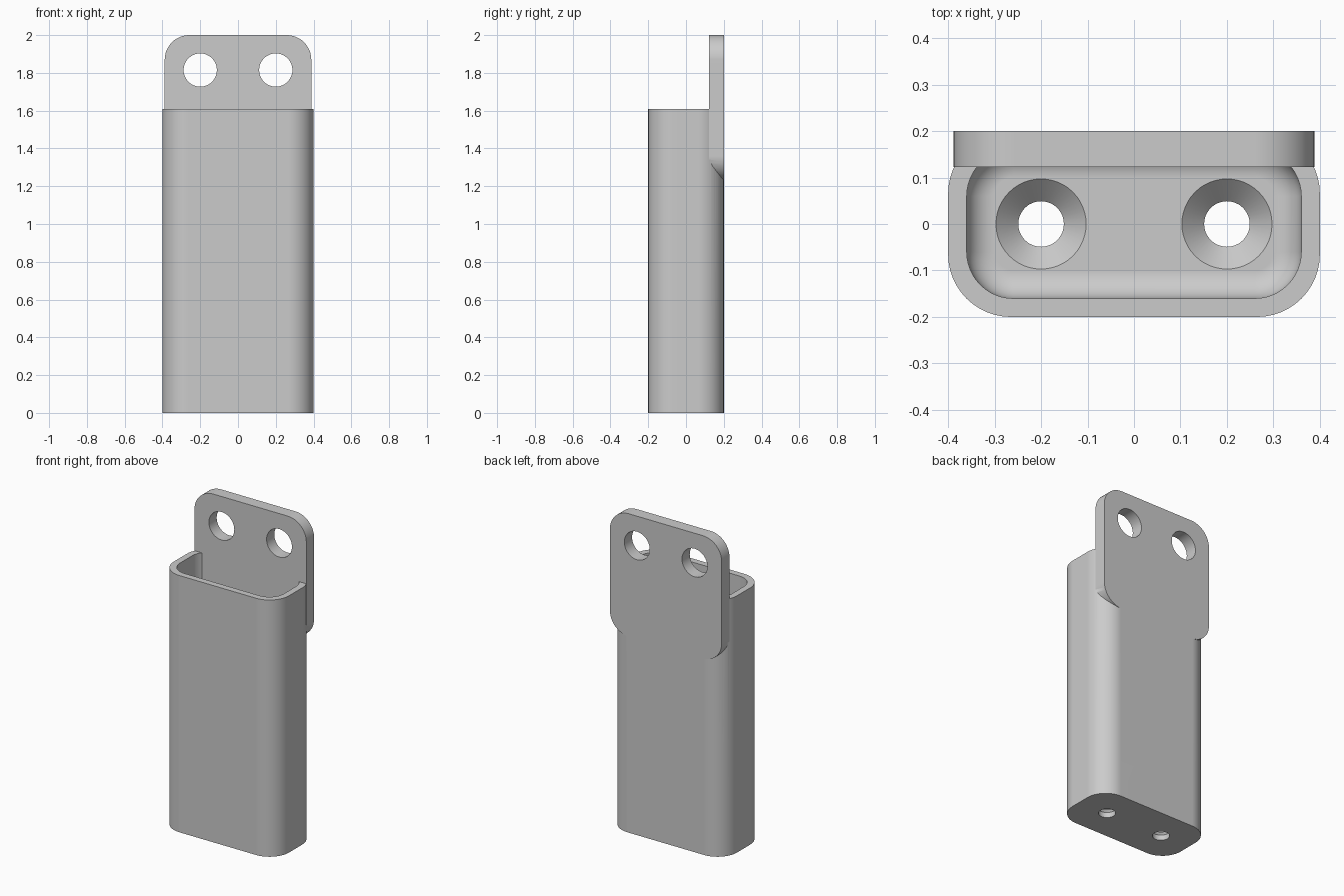
import bpy, bmesh
from math import sin, cos, pi

cube = bpy.data.objects.get("Cube")
if cube:
    bpy.data.objects.remove(cube, do_unlink=True)

grey = bpy.data.materials.new("plain_grey")
grey.use_nodes = True
grey.diffuse_color = (0.6, 0.6, 0.6, 1)
grey.node_tree.nodes["Principled BSDF"].inputs["Base Color"].default_value = (0.6, 0.6, 0.6, 1)


def rounded(hx, hy, r, steps=12):
    """Counter-clockwise rounded rectangle; a circle has hx = hy = r."""
    points = []
    for k, (sx, sy) in enumerate(((1, 1), (-1, 1), (-1, -1), (1, -1))):
        last = steps if hx == r else steps + 1
        for i in range(last):
            a = (k + i / steps) * pi / 2
            points.append((sx * (hx - r) + r * cos(a), sy * (hy - r) + r * sin(a)))
    return points


def loft(name, rings, place):
    """Closed solid through rings of (outline, height)."""
    bm = bmesh.new()
    loops = [[bm.verts.new(place(x, y, h)) for x, y in outline] for outline, h in rings]
    n = len(loops[0])
    for low, high in zip(loops, loops[1:]):
        for i in range(n):
            j = (i + 1) % n
            bm.faces.new((low[i], low[j], high[j], high[i]))
    bm.faces.new(loops[0][::-1])
    bm.faces.new(loops[-1])
    bmesh.ops.recalc_face_normals(bm, faces=bm.faces)
    mesh = bpy.data.meshes.new(name)
    bm.to_mesh(mesh)
    bm.free()
    mesh.materials.append(grey)
    obj = bpy.data.objects.new(name, mesh)
    bpy.context.collection.objects.link(obj)
    return obj


def combine(target, other, operation):
    """Boolean the other solid into the target and discard it."""
    mod = target.modifiers.new("combine", 'BOOLEAN')
    mod.operation, mod.solver, mod.object = operation, 'EXACT', other
    bpy.context.view_layer.objects.active = target
    bpy.ops.object.modifier_apply(modifier=mod.name)
    bpy.data.objects.remove(other, do_unlink=True)


def upright(x, y, h):
    return (x, y, h)


# Holder body with rounded vertical corners
TOP, FLOOR, FILLET = 1.61, 0.08, 0.06
outline = rounded(0.4, 0.2, 0.135)
holder = loft("holder", [(outline, 0), (outline, TOP)], upright)

# Pocket with a filleted floor
rings = []
for i in range(9):
    a = i / 8 * pi / 2
    inset = FILLET * (1 - sin(a))
    rings.append((rounded(0.36 - inset, 0.16 - inset, 0.1 - inset),
                  FLOOR + FILLET * (1 - cos(a))))
rings.append((rounded(0.36, 0.16, 0.1), TOP + 0.1))
combine(holder, loft("pocket_cutter", rings, upright), 'DIFFERENCE')

# Mounting plate on the back
plate_low, plate_high = 1.23, 2.0
mid = (plate_low + plate_high) / 2
plate_outline = rounded(0.388, plate_high - mid, 0.13)
plate = loft("mounting_plate", [(plate_outline, 0.123), (plate_outline, 0.2)],
             lambda x, y, h: (x, h, mid + y))
combine(holder, plate, 'UNION')

for side in (-0.2, 0.2):
    # Screw holes through the plate
    ring = rounded(0.088, 0.088, 0.088)
    hole = loft("plate_hole_cutter", [(ring, 0.05), (ring, 0.3)],
                lambda x, y, h: (side + x, h, 1.815 + y))
    combine(holder, hole, 'DIFFERENCE')

    # Countersunk holes through the floor
    profile = ((0.049, -0.05), (0.049, 0.033), (0.097, FLOOR), (0.098, FLOOR + 0.001))
    sink = loft("floor_hole_cutter", [(rounded(r, r, r), z) for r, z in profile],
                lambda x, y, h: (side + x, y, h))
    combine(holder, sink, 'DIFFERENCE')

# Smooth rounded walls, crisp edges
bpy.ops.object.select_all(action='DESELECT')
holder.select_set(True)
bpy.context.view_layer.objects.active = holder
bpy.ops.object.shade_smooth_by_angle(angle=pi / 6)
weighted = holder.modifiers.new("even_normals", 'WEIGHTED_NORMAL')
weighted.keep_sharp = True
